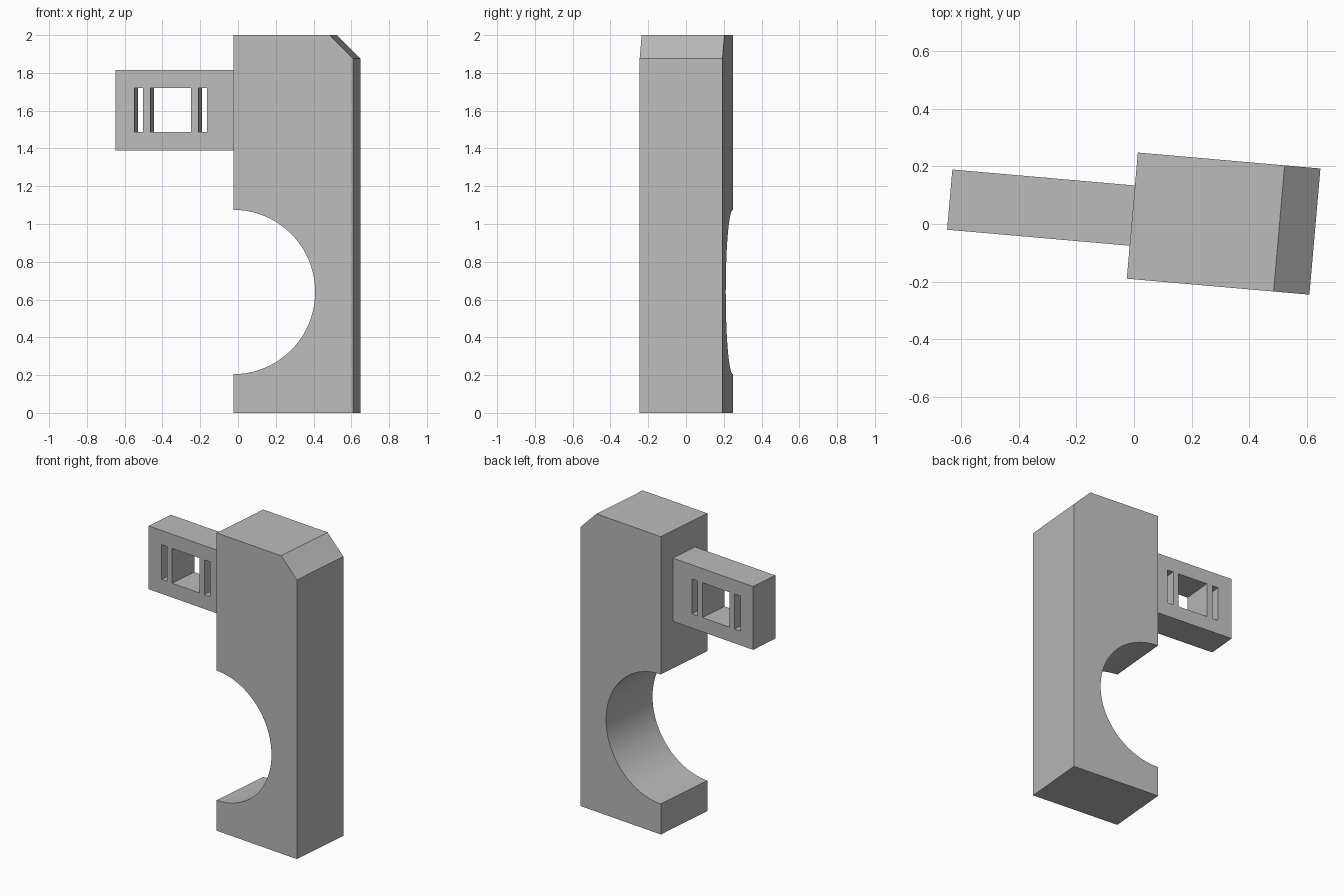
import bpy, bmesh, math
from mathutils import Matrix

if "Cube" in bpy.data.objects:
    bpy.data.objects.remove(bpy.data.objects["Cube"], do_unlink=True)

grey = bpy.data.materials.new("plain grey")
grey.use_nodes = True
grey.diffuse_color = (0.5, 0.5, 0.5, 1)
grey.node_tree.nodes["Principled BSDF"].inputs["Base Color"].default_value = (0.5, 0.5, 0.5, 1)

# Whole bracket is turned slightly about the vertical axis
PLACE = Matrix.Translation((-0.025, -0.19, 0)) @ Matrix.Rotation(math.radians(-5), 4, "Z")


def extruded(name, outlines, front, depth):
    """Solid made from flat x-z outlines that share edges, extruded along y."""
    bm = bmesh.new()
    for outline in outlines:
        bm.faces.new([bm.verts.new((x, front, z)) for x, z in outline])
    bmesh.ops.remove_doubles(bm, verts=bm.verts[:], dist=1e-5)
    result = bmesh.ops.extrude_face_region(bm, geom=bm.faces[:], use_keep_orig=True)
    moved = [g for g in result["geom"] if isinstance(g, bmesh.types.BMVert)]
    bmesh.ops.translate(bm, verts=moved, vec=(0, depth, 0))
    bmesh.ops.recalc_face_normals(bm, faces=bm.faces[:])
    mesh = bpy.data.meshes.new(name)
    bm.to_mesh(mesh)
    bm.free()
    mesh.materials.append(grey)
    obj = bpy.data.objects.new(name, mesh)
    bpy.context.collection.objects.link(obj)
    obj.matrix_world = PLACE
    return obj


# Main block: chamfered top corner and a half-round notch in one side
width, height, chamfer = 0.637, 2.0, 0.125
notch_z, radius, steps = 0.64, 0.435, 48
profile = [(0, 0), (width, 0), (width, height - chamfer), (width - chamfer, height), (0, height)]
for i in range(steps + 1):
    a = math.pi * (0.5 - i / steps)
    profile.append((radius * math.cos(a), notch_z + radius * math.sin(a)))
body = extruded("notched_block", [profile], 0, 0.44)

# Side arm: a grid of cells, leaving out two slots and a central window
xs = [-0.637, -0.535, -0.49, -0.45, -0.235, -0.195, -0.15, 0]
zs = [1.39, 1.486, 1.72, 1.815]
cells = []
for i in range(len(xs) - 1):
    for j in range(len(zs) - 1):
        if j == 1 and i % 2 == 1:
            continue
        cells.append([(xs[i], zs[j]), (xs[i + 1], zs[j]),
                      (xs[i + 1], zs[j + 1]), (xs[i], zs[j + 1])])
arm = extruded("slotted_arm", cells, 0.115, 0.21)

# Smooth the notch only
bpy.ops.object.select_all(action="DESELECT")
body.select_set(True)
bpy.context.view_layer.objects.active = body
bpy.ops.object.shade_smooth_by_angle(angle=math.radians(20))
